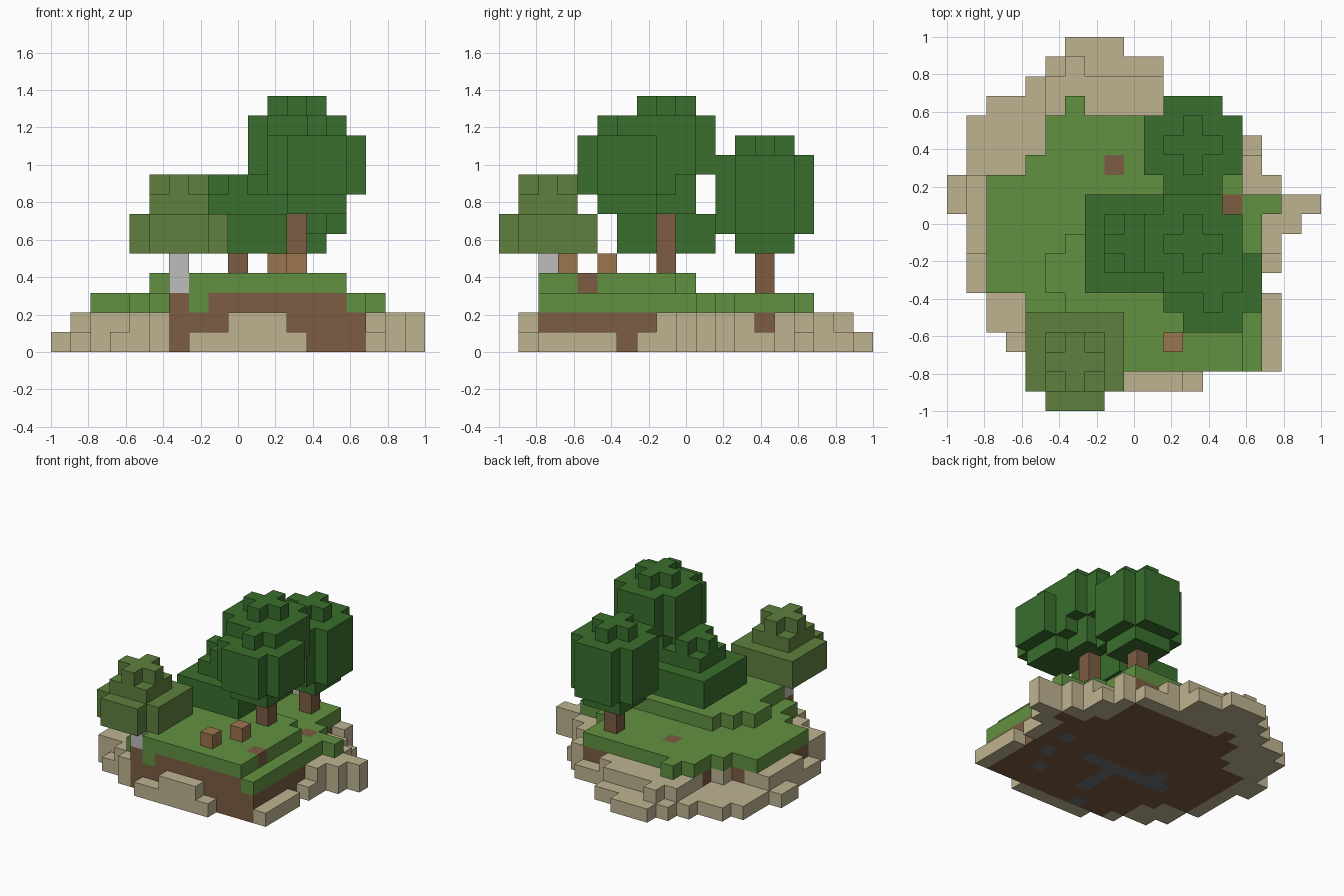
import bpy
import bmesh
from itertools import product
from mathutils import Vector

UNIT = 2 / 19
HALF = Vector((9.5, 9.5, 0))

default = bpy.data.objects.get("Cube")
if default:
    bpy.data.objects.remove(default)


def make_material(name, rgb):
    linear = [((c / 255 + 0.055) / 1.055) ** 2.4 for c in rgb]
    mat = bpy.data.materials.new(name)
    mat.use_nodes = True
    mat.diffuse_color = (*linear, 1)
    shader = next(n for n in mat.node_tree.nodes if n.type == 'BSDF_PRINCIPLED')
    shader.inputs["Base Color"].default_value = (*linear, 1)
    shader.inputs["Roughness"].default_value = 0.9
    return mat


MATERIALS = {
    "sand": make_material("sand", (191, 180, 145)),
    "grass": make_material("grass green", (97, 145, 65)),
    "dirt": make_material("dirt brown", (125, 92, 66)),
    "stone": make_material("stone grey", (110, 114, 118)),
    "leaf": make_material("dark leaf green", (58, 111, 45)),
    "pale_leaf": make_material("olive leaf green", (94, 128, 62)),
    "stump": make_material("cut wood brown", (155, 117, 78)),
    "bark": make_material("pale bark", (190, 189, 188)),
}

AXES = (Vector((1, 0, 0)), Vector((0, 1, 0)), Vector((0, 0, 1)))


def build_blocks(name, cells):
    """Turn a {cell: material name} map into one mesh without inner faces."""
    bm = bmesh.new()
    mesh = bpy.data.meshes.new(name)
    slots = sorted(set(cells.values()))
    for slot in slots:
        mesh.materials.append(MATERIALS[slot])
    corners = {}

    def corner(point):
        key = tuple(round(c) for c in point)
        if key not in corners:
            corners[key] = bm.verts.new((point - HALF) * UNIT)
        return corners[key]

    for cell, colour in cells.items():
        base = Vector(cell)
        for i, side in product(range(3), (0, 1)):
            out = AXES[i] * (2 * side - 1)
            if tuple(round(c) for c in base + out) in cells:
                continue
            u, v = AXES[(i + 1) % 3], AXES[(i + 2) % 3]
            start = base + AXES[i] * side
            ring = [start, start + u, start + u + v, start + v]
            if not side:
                ring.reverse()
            face = bm.faces.new([corner(p) for p in ring])
            face.material_index = slots.index(colour)
    bm.to_mesh(mesh)
    bm.free()
    obj = bpy.data.objects.new(name, mesh)
    bpy.context.collection.objects.link(obj)


def rows(first, spans):
    """Footprint of a terrace: one (start, end) span per row, front to back."""
    return {(x, first + i) for i, (a, b) in enumerate(spans) for x in range(a, b)}


# Terraces of the island, bottom to top
base = rows(2, [(5, 17), (3, 17)] + [(2, 17)] * 2 + [(1, 16)] + [(1, 17)] * 2
            + [(1, 18), (0, 19), (0, 17)] + [(1, 16)] * 2
            + [(1, 15), (2, 14), (4, 11), (5, 11), (6, 9)])
base |= {(x, 1) for x in range(7, 13)}
shelf = rows(2, [(5, 16), (4, 16)] + [(2, 16)] * 4 + [(1, 17), (1, 18), (1, 19), (1, 17)]
             + [(4, 16), (5, 14), (5, 15), (5, 12), (5, 11), (6, 7)])
shelf |= {(x, 1) for x in range(9, 12)}
meadow = rows(2, [(6, 16), (5, 16), (5, 16), (4, 16)] + [(2, 16)] * 4
              + [(2, 17), (2, 15), (4, 14), (5, 14), (5, 14), (6, 7)])
hill = rows(2, [(6, 15)] * 4 + [(5, 15)] * 2 + [(6, 15), (7, 14)]) - {(6, 2)}

# Stone veins in the underside
stone = {(x, 7) for x in range(5, 12)} | {(9, y) for y in range(4, 7)}
stone |= {(8, 2), (14, 8), (14, 6), (13, 4), (6, 8)}
bare_ground = {(8, 12, 2), (14, 10, 2), (14, 4, 3), (6, 2, 2)}

ground = {}
for z, layer in enumerate((base, shelf, meadow, hill)):
    for x, y in layer:
        if z >= 2:
            covered = z == 2 and (x, y) in hill and (x, y) != (7, 2)
            colour = "dirt" if covered or (x, y, z) in bare_ground else "grass"
        elif z == 0 and (x, y) in stone:
            colour = "stone"
        else:
            # The back of the shelf is banked with sand
            banked = z == 1 and y > 8 and y != 13 and (x - 1, y) not in meadow
            colour = "dirt" if (x, y) in meadow and not banked else "sand"
        ground[x, y, z] = colour
build_blocks("island_ground", ground)


def disc(cx, cy, radius, bottom, top, shape):
    """Cells of a leaf layer: full square, square without corners, or cross."""
    result = set()
    for dx, dy in product(range(-radius, radius + 1), repeat=2):
        is_corner = abs(dx) == radius and abs(dy) == radius
        if shape == "full" or not is_corner:
            result |= {(cx + dx, cy + dy, z) for z in range(bottom, top)}
    return result


def crown(name, cells, colour="leaf"):
    build_blocks(name, dict.fromkeys(cells, colour))


def post(name, x, y, bottom, top, colour="dirt"):
    build_blocks(name, {(x, y, z): colour for z in range(bottom, top)})


# Tall tree with two joined crowns
post("tall_tree_trunk", 12, 8, 4, 8)
crown("tall_tree_crown",
      disc(12, 8, 1, 7, 9, "full") | disc(12, 8, 2, 9, 12, "round")
      | disc(12, 8, 1, 12, 13, "round")
      | disc(13, 6, 1, 7, 8, "full") | disc(13, 6, 2, 8, 11, "round")
      | disc(13, 6, 1, 11, 12, "round"))

# Round tree at the back
post("back_tree_trunk", 12, 13, 3, 6)
crown("back_tree_crown",
      disc(12, 13, 1, 5, 6, "full") | disc(12, 13, 2, 6, 10, "round")
      | disc(12, 13, 1, 10, 11, "round"))

# Low tree in the middle
post("low_tree_trunk", 9, 8, 4, 6)
crown("low_tree_crown",
      disc(9, 8, 2, 5, 7, "full") | disc(9, 8, 1, 7, 8, "full")
      | disc(9, 8, 1, 8, 9, "round"))

# Pale-barked tree at the front edge
post("pale_tree_trunk", 6, 2, 3, 6, "bark")
front_corners = {(x, 0, z) for x in (4, 8) for z in (5, 6)}
crown("pale_tree_crown",
      (disc(6, 2, 2, 5, 7, "full") - front_corners)
      | disc(6, 2, 1, 7, 8, "full") | disc(6, 2, 1, 8, 9, "round"), "pale_leaf")

# Cut stumps on the hill
post("front_stump", 11, 3, 4, 5, "stump")
post("rear_stump", 12, 5, 4, 5, "stump")
